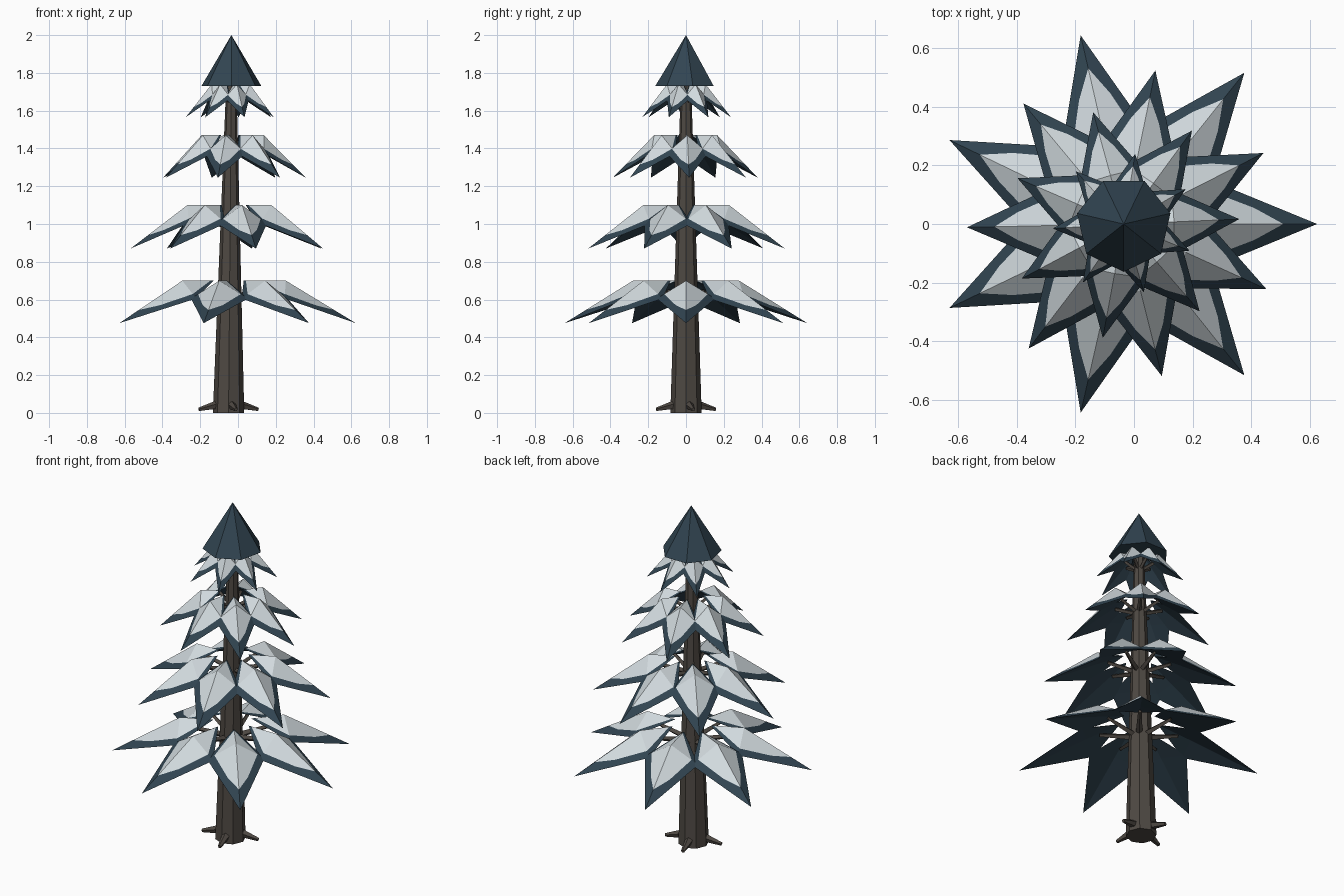
import bpy, bmesh, math
from mathutils import Vector, Matrix

if "Cube" in bpy.data.objects:
    bpy.data.objects.remove(bpy.data.objects["Cube"])


def material(name, rgb):
    m = bpy.data.materials.new(name)
    m.diffuse_color = (*rgb, 1)
    m.use_nodes = True
    m.node_tree.nodes["Principled BSDF"].inputs["Base Color"].default_value = m.diffuse_color
    return m


NEEDLE = material("dark needles", (0.031, 0.059, 0.083))
SNOW = material("snow", (0.64, 0.70, 0.73))
BARK = material("bark", (0.077, 0.066, 0.056))
AXIS = Vector((-0.035, 0, 0))


def finish(name, bm, mats):
    bmesh.ops.recalc_face_normals(bm, faces=bm.faces)
    me = bpy.data.meshes.new(name)
    bm.to_mesh(me)
    bm.free()
    for m in mats:
        me.materials.append(m)
    ob = bpy.data.objects.new(name, me)
    bpy.context.collection.objects.link(ob)
    return ob


def limb(bm, a, b, ra, rb, sides):
    """Tapered rod from a to b."""
    d = b - a
    rot = d.to_track_quat('Z', 'Y').to_matrix().to_4x4()
    bmesh.ops.create_cone(bm, cap_ends=True, segments=sides, radius1=ra, radius2=rb,
                          depth=d.length, matrix=Matrix.Translation((a + b) / 2) @ rot)


def blade(bm, angle, reach, width, top, drop):
    """Folded kite-shaped bough with a snow patch inset on its upper faces."""
    rot = Matrix.Rotation(angle, 3, 'Z')

    def vert(p):
        return bm.verts.new(rot @ p + AXIS)

    inner = Vector((reach * 0.16, 0, top))
    peak = Vector((reach * 0.44, 0, top))
    tip = Vector((reach + 0.004, 0, top - drop))
    p_in, p_peak, p_tip = vert(inner), vert(peak), vert(tip)
    s_in, s_tip = vert(inner.lerp(peak, 0.1)), vert(tip.lerp(peak, 0.31))
    under = vert(peak - Vector((0, 0, drop * 0.32)))
    for side in (1, -1):
        corner = Vector((reach * 0.43, side * width, top - drop * 0.42))
        c, s_c = vert(corner), vert(corner.lerp(peak, 0.25))
        s_m = vert(corner.lerp(tip, 0.55).lerp(peak, 0.22))
        for f in ((s_in, p_peak, s_c), (p_peak, s_tip, s_m, s_c)):
            bm.faces.new(f).material_index = 1
        for f in ((p_in, s_in, s_c, c), (c, s_c, s_m, s_tip, p_tip),
                  (p_in, c, under), (c, p_tip, under)):
            bm.faces.new(f)


# Trunk, slightly leaning, with four root stubs
bm = bmesh.new()
limb(bm, Vector((-0.05, 0, 0)), Vector((-0.035, 0, 1.78)), 0.083, 0.026, 8)
finish("trunk", bm, [BARK])

bm = bmesh.new()
for i in range(4):
    a = i * math.pi / 2 + math.radians(14)
    d = Vector((math.cos(a), math.sin(a), 0))
    base = Vector((-0.05, 0, 0))
    limb(bm, base + d * 0.05 + Vector((0, 0, 0.045)),
         base + d * 0.162 + Vector((0, 0, 0.018)), 0.026, 0.010, 5)
finish("roots", bm, [BARK])

# Four tiers of seven boughs, each tier turned a little further
tiers = [(0.655, 0.155, 0.70, 0.225), (0.53, 0.137, 1.10, 0.23),
         (0.39, 0.110, 1.47, 0.225), (0.238, 0.068, 1.74, 0.175)]
for t, (reach, width, top, drop) in enumerate(tiers):
    boughs, twigs = bmesh.new(), bmesh.new()
    for i in range(7):
        a = t * 0.47 + i * math.tau / 7
        blade(boughs, a, reach, width, top, drop)
        d = Vector((math.cos(a), math.sin(a), 0))
        limb(twigs, AXIS + d * 0.02 + Vector((0, 0, top - 0.09)),
             AXIS + d * reach * 0.33 + Vector((0, 0, top - 0.055)),
             0.019 - t * 0.003, 0.010, 4)
    finish(f"boughs_tier_{t + 1}", boughs, [NEEDLE, SNOW])
    finish(f"twigs_tier_{t + 1}", twigs, [BARK])

# Seven-sided crown
bm = bmesh.new()
bmesh.ops.create_cone(bm, cap_ends=True, segments=7, radius1=0.163, radius2=0, depth=0.27,
                      matrix=Matrix.Translation(AXIS + Vector((0, 0, 1.865))))
bmesh.ops.remove_doubles(bm, verts=bm.verts, dist=1e-5)
low = min((v for v in bm.verts if v.co.z < 1.8), key=lambda v: v.co.y).co - AXIS
turn = -math.pi / 2 - math.atan2(low.y, low.x)
bmesh.ops.rotate(bm, cent=AXIS, matrix=Matrix.Rotation(turn, 3, 'Z'), verts=bm.verts)
finish("crown", bm, [NEEDLE])
